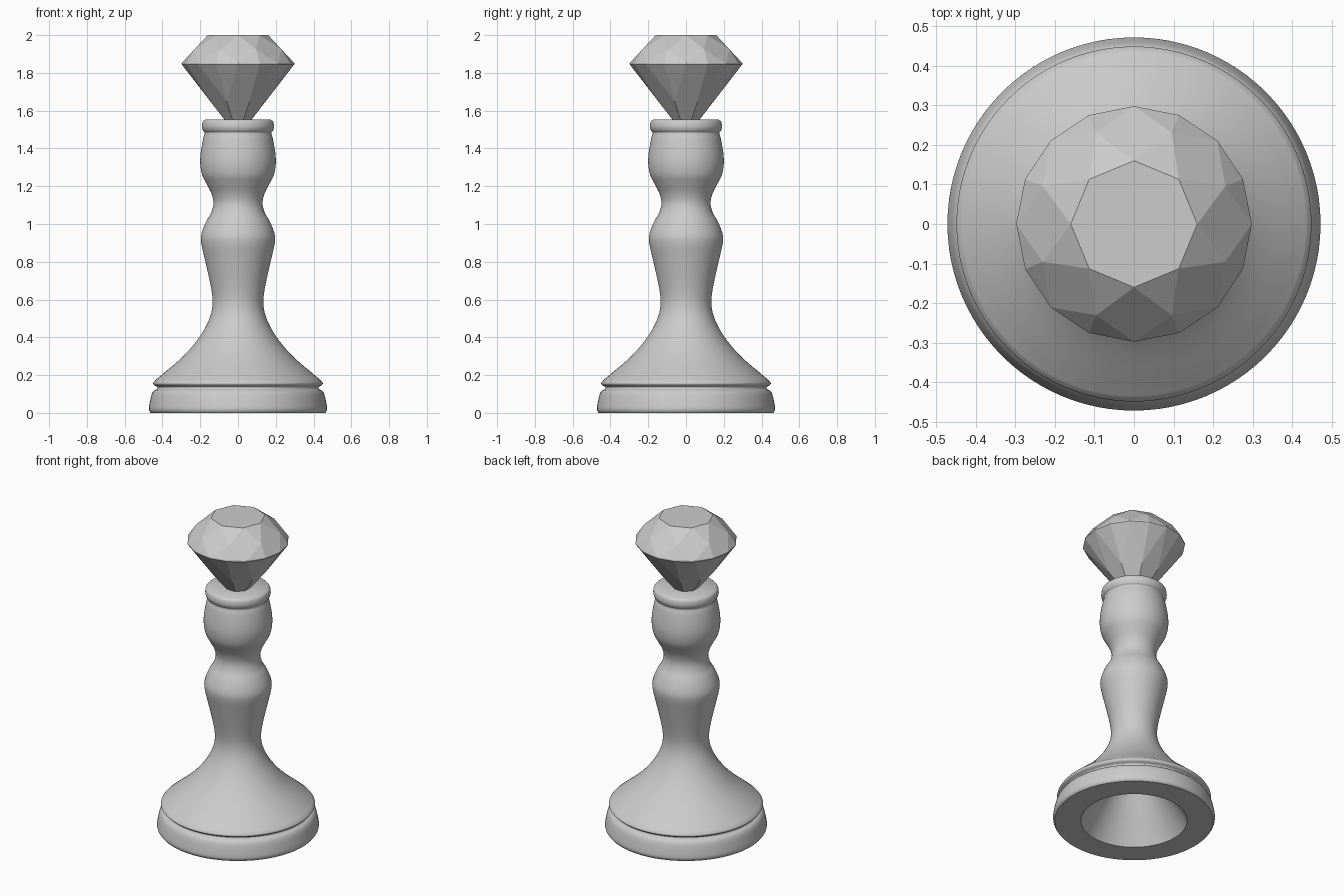
import bpy, bmesh, math
from mathutils import Vector

if "Cube" in bpy.data.objects:
    bpy.data.objects.remove(bpy.data.objects["Cube"])


def catmull(pts, n=5):
    p = [Vector(q) for q in pts]
    p = [p[0]] + p + [p[-1]]
    out = []
    for i in range(1, len(p) - 2):
        a, b, c, d = p[i - 1:i + 3]
        for k in range(n):
            t = k / n
            out.append(0.5 * (2 * b + (c - a) * t + (2 * a - 5 * b + 4 * c - d) * t ** 2
                              + (3 * b - a - 3 * c + d) * t ** 3))
    out.append(p[-1])
    return out


def make_object(name, bm):
    bmesh.ops.recalc_face_normals(bm, faces=bm.faces)
    me = bpy.data.meshes.new(name)
    bm.to_mesh(me)
    bm.free()
    ob = bpy.data.objects.new(name, me)
    bpy.context.collection.objects.link(ob)
    return ob


# Turned stand: outer profile, then hollow inner profile (radius, height)
foot = [(.462, 0), (.471, .015), (.47, .04), (.458, .095), (.445, .118), (.43, .126),
        (.428, .137), (.443, .146), (.449, .157), (.438, .173)]
stem = [(.438, .173), (.40, .205), (.29, .3), (.205, .4), (.155, .49), (.135, .57),
        (.142, .66), (.175, .81), (.195, .9), (.193, .95), (.17, 1.01), (.142, 1.06),
        (.13, 1.11), (.14, 1.16), (.165, 1.21), (.19, 1.26), (.2, 1.32), (.197, 1.38),
        (.185, 1.45), (.176, 1.482), (.185, 1.495), (.191, 1.515), (.187, 1.54), (.175, 1.552)]
inner = [(.04, 1.552), (.03, .55), (.06, .42), (.13, .28), (.23, .13), (.31, 0)]
profile = catmull(foot) + catmull(stem)[1:] + [Vector(q) for q in inner]

SEG = 96
bm = bmesh.new()
rings = [[bm.verts.new((p.x * math.cos(2 * math.pi * k / SEG),
                        p.x * math.sin(2 * math.pi * k / SEG), p.y))
          for k in range(SEG)] for p in profile]
for r0, r1 in zip(rings, rings[1:] + rings[:1]):
    for k in range(SEG):
        j = (k + 1) % SEG
        bm.faces.new((r0[k], r0[j], r1[j], r1[k]))
stand = make_object("turned_stand", bm)
bpy.context.view_layer.objects.active = stand
stand.select_set(True)
bpy.ops.object.shade_smooth_by_angle(angle=math.radians(40))

# Brilliant cut gem with flat facets
bm = bmesh.new()


def gem_ring(n, r, z, turn=0.0):
    return [bm.verts.new((r * math.cos(2 * math.pi * (k + turn) / n),
                          r * math.sin(2 * math.pi * (k + turn) / n), z)) for k in range(n)]


table = gem_ring(8, .16, 2.0)
crown = gem_ring(8, .25, 1.924, .5)
girdle = gem_ring(16, .298, 1.852)
girdle_low = gem_ring(16, .298, 1.845)
pavilion = gem_ring(8, .158, 1.65, .5)
culet = bm.verts.new((0, 0, 1.46))
bm.faces.new(table)
for k in range(16):
    j = (k + 1) % 16
    bm.faces.new((girdle[k], girdle[j], girdle_low[j], girdle_low[k]))
    bm.faces.new((girdle[k], girdle[j], crown[k // 2]))
    bm.faces.new((girdle_low[k], girdle_low[j], pavilion[k // 2]))
for k in range(8):
    bm.faces.new((table[k], table[(k + 1) % 8], crown[k]))
    bm.faces.new((table[k], crown[k], girdle[2 * k], crown[k - 1]))
    bm.faces.new((culet, pavilion[k], girdle_low[2 * k], pavilion[k - 1]))
make_object("gem", bm)
